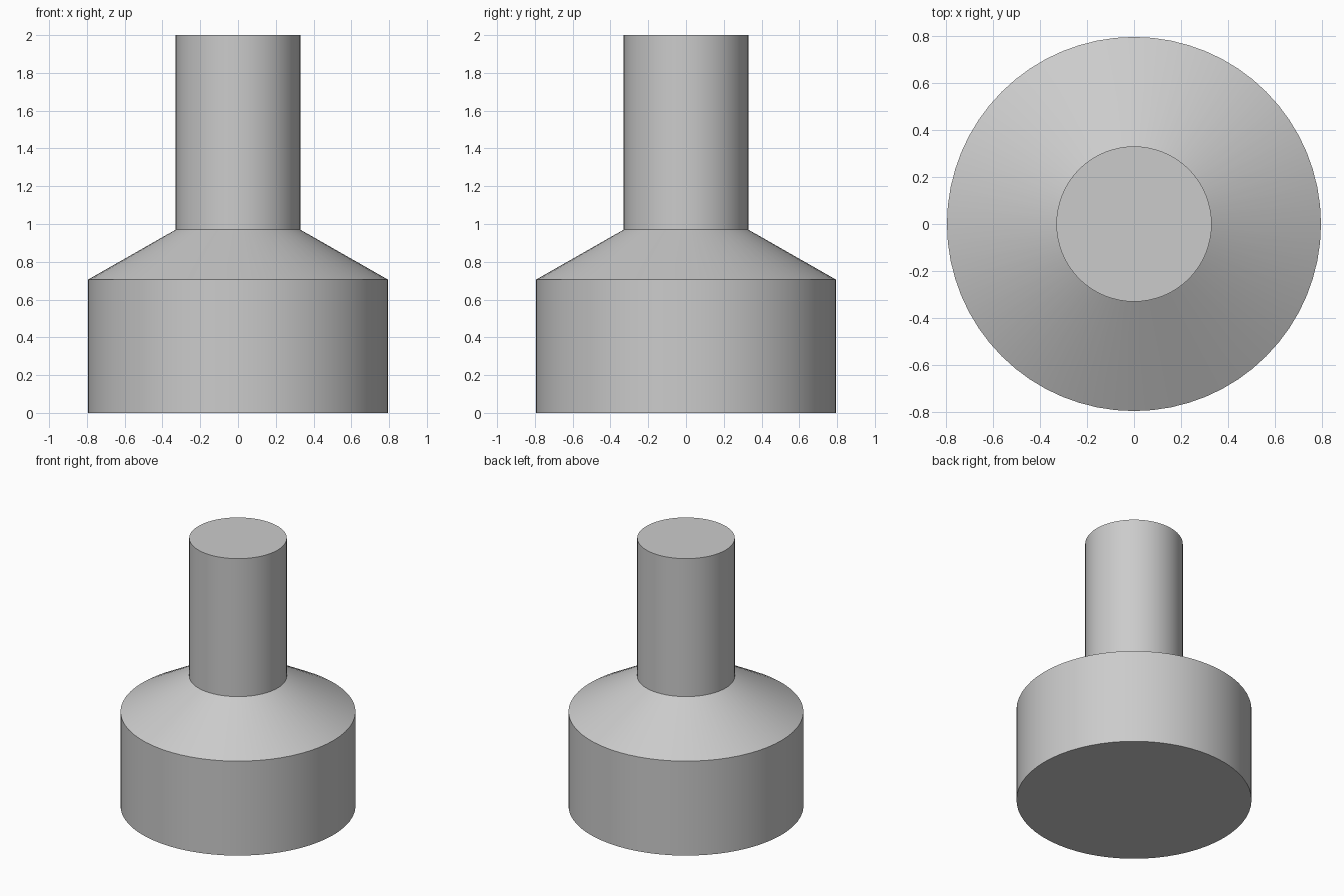
import bpy, bmesh, math

if "Cube" in bpy.data.objects:
    bpy.data.objects.remove(bpy.data.objects["Cube"])

SIDES = 64
# (radius, height) outline from the bottom rim to the top rim
PROFILE = [(0.795, 0.0), (0.795, 0.705), (0.33, 0.97), (0.33, 2.0)]

grey = bpy.data.materials.new("plain grey")
grey.diffuse_color = (0.6, 0.6, 0.6, 1)
grey.use_nodes = True
grey.node_tree.nodes["Principled BSDF"].inputs["Base Color"].default_value = grey.diffuse_color


def lathe(name, profile, material):
    """Closed turned solid around the z axis."""
    bm = bmesh.new()
    rings = []
    for r, z in profile:
        rings.append([bm.verts.new((r * math.cos(2 * math.pi * i / SIDES),
                                    r * math.sin(2 * math.pi * i / SIDES), z))
                      for i in range(SIDES)])
    for low, high in zip(rings, rings[1:]):
        for i in range(SIDES):
            j = (i + 1) % SIDES
            bm.faces.new((low[i], low[j], high[j], high[i]))
    bm.faces.new(rings[0][::-1])   # underside
    bm.faces.new(rings[-1])        # top cap
    mesh = bpy.data.meshes.new(name)
    bm.to_mesh(mesh)
    bm.free()
    mesh.materials.append(material)
    obj = bpy.data.objects.new(name, mesh)
    bpy.context.collection.objects.link(obj)
    bpy.context.view_layer.objects.active = obj
    obj.select_set(True)
    bpy.ops.object.shade_smooth_by_angle(angle=math.radians(25))
    return obj


# Wide base drum, sloped shoulder and narrow neck as one turned body
lathe("stepped_body", PROFILE, grey)
